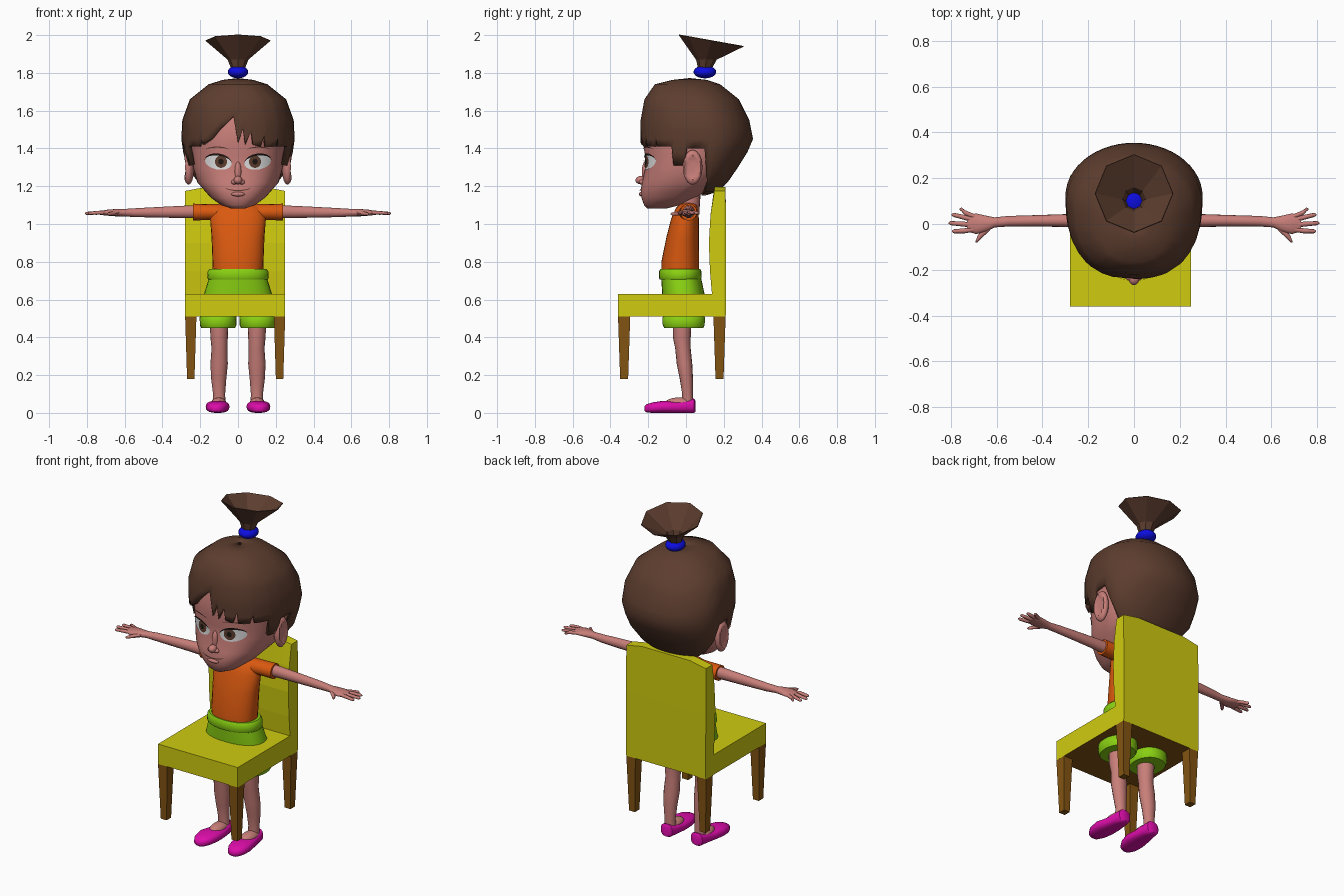
import bpy, bmesh, math
from mathutils import Vector

cube = bpy.data.objects.get("Cube")
if cube:
    bpy.data.objects.remove(cube, do_unlink=True)


def material(name, r, g, b):
    m = bpy.data.materials.new(name)
    m.use_nodes = True
    m.diffuse_color = (r, g, b, 1)
    m.node_tree.nodes["Principled BSDF"].inputs["Base Color"].default_value = (r, g, b, 1)
    return m


SKIN = material("skin", 0.58, 0.21, 0.19)
HAIR = material("hair_brown", 0.11, 0.047, 0.028)
YELLOW = material("chair_yellow", 0.63, 0.6, 0.005)
WOOD = material("leg_wood", 0.23, 0.09, 0.006)
ORANGE = material("shirt_orange", 0.7, 0.1, 0.005)
GREEN = material("shorts_green", 0.25, 0.63, 0.006)
PINK = material("shoe_pink", 0.72, 0.004, 0.4)
BLUE = material("band_blue", 0.004, 0.004, 0.75)
WHITE = material("eye_white", 0.72, 0.72, 0.72)
DARK = material("lash_dark", 0.012, 0.008, 0.006)


def finish(name, bm, *mats, angle=50):
    me = bpy.data.meshes.new(name)
    bm.to_mesh(me)
    bm.free()
    for m in mats:
        me.materials.append(m)
    for p in me.polygons:
        p.use_smooth = angle > 0
    if angle:
        me.set_sharp_from_angle(angle=math.radians(angle))
    ob = bpy.data.objects.new(name, me)
    bpy.context.scene.collection.objects.link(ob)
    return ob


def grid(name, us, vs, f, mat, caps=False, angle=50):
    """Surface through f(u, v), with optional closed ends."""
    bm = bmesh.new()
    rows = [[bm.verts.new(f(u, v)) for v in vs] for u in us]
    for a, b in zip(rows, rows[1:]):
        for j in range(len(vs) - 1):
            bm.faces.new((a[j], b[j], b[j + 1], a[j + 1]))
    bmesh.ops.remove_doubles(bm, verts=bm.verts, dist=1e-5)
    if caps:
        bmesh.ops.holes_fill(bm, edges=[e for e in bm.edges if e.is_boundary])
        bmesh.ops.recalc_face_normals(bm, faces=bm.faces)
    return finish(name, bm, mat, angle=angle)


def power(c, e):
    return math.copysign(abs(c) ** (2 / e), c)


def turn(n):
    return [-180 + 360 * i / n for i in range(n + 1)]


def loft(name, secs, mat, axis, n=20, e=2, angle=50):
    """Rings (x, y, z, radius, radius) stacked along an axis."""
    def f(u, i):
        x, y, z, r, q = secs[i]
        a = math.radians(u)
        p, s = r * power(math.cos(a), e), q * power(math.sin(a), e)
        return {"x": (x, y + p, z + s), "y": (x + p, y, z + s), "z": (x + p, y + s, z)}[axis]
    return grid(name, turn(n), range(len(secs)), f, mat, True, angle)


def ball(name, c, r, mat, dent=None):
    bm = bmesh.new()
    bmesh.ops.create_uvsphere(bm, u_segments=20, v_segments=12, radius=1)
    for v in bm.verts:
        if dent and v.co.x * dent > 0.75:
            v.co.x = dent * 0.35
        v.co = Vector(c) + Vector(r) * v.co
    return finish(name, bm, mat)


def block(name, x0, x1, y0, y1, z0, z1, mats, taper=1.0):
    bm = bmesh.new()
    bmesh.ops.create_cube(bm, size=1)
    for v in bm.verts:
        k = taper if v.co.z < 0 else 1
        v.co = ((x0 + x1) / 2 + v.co.x * (x1 - x0) * k,
                (y0 + y1) / 2 + v.co.y * (y1 - y0) * k, z0 if v.co.z < 0 else z1)
    bm.normal_update()
    for f in bm.faces:
        f.material_index = len(mats) - 1 if f.normal.z < -0.5 else 0
    return finish(name, bm, *mats, angle=0)


# Head shapes: rows of height, half width, widest y, front y, back y
FACE = [(1.083, .04, -.15, -.205, -.1), (1.1, .09, -.12, -.222, -.03), (1.14, .145, -.06, -.236, .05),
        (1.18, .18, -.02, -.24, .12), (1.22, .215, .02, -.232, .17), (1.3, .238, .05, -.216, .22),
        (1.36, .245, .06, -.216, .24), (1.42, .25, .07, -.226, .26), (1.52, .26, .08, -.22, .28),
        (1.65, .21, .06, -.18, .24), (1.74, .1, .03, -.1, .12)]
CAP = [(1.15, .03, .08, .05, .1), (1.17, .15, .09, -.1, .165), (1.22, .21, .11, -.2, .22),
       (1.3, .27, .12, -.24, .275), (1.38, .29, .12, -.24, .325), (1.45, .3, .12, -.24, .355),
       (1.55, .295, .1, -.24, .335), (1.66, .255, .06, -.22, .28), (1.74, .155, .03, -.165, .18),
       (1.763, .08, .02, -.07, .11), (1.772, .005, .02, .015, .025)]


def row_at(table, z):
    for a, b in zip(table, table[1:]):
        if z <= b[0]:
            t = max(0, (z - a[0]) / (b[0] - a[0]))
            return [p + (q - p) * t for p, q in zip(a, b)][1:]
    return table[-1][1:]


def shell(table, u, z):
    w, yc, yf, yb = row_at(table, z)
    a = math.radians(u)
    e = 2.4 if abs(u) < 90 else 2
    c = power(math.cos(a), e)
    return (w * power(math.sin(a), e), yc - c * (yc - yf if c > 0 else yb - yc), z)


grid("head", turn(64), [r[0] for r in FACE], lambda u, z: shell(FACE, u, z), SKIN, True, 70)

# Hair cap with a cut fringe: angle from the front, lower edge height
EDGE = [(-180, 1.15), (-97, 1.15), (-91, 1.22), (-88, 1.4), (-75, 1.4), (-73, 1.31), (-63, 1.31),
        (-61, 1.41), (-42, 1.41), (-37, 1.45), (-35, 1.42), (-24, 1.45), (-3, 1.57), (0, 1.43),
        (3, 1.5), (5, 1.42), (10, 1.49), (12, 1.42), (20, 1.41), (24, 1.47), (26, 1.41), (39, 1.41),
        (42, 1.46), (44, 1.41), (61, 1.41), (63, 1.31), (73, 1.31), (75, 1.4), (88, 1.4),
        (91, 1.22), (97, 1.15), (180, 1.15)]
angles = sorted({a for a, z in EDGE} | set(range(-174, -97, 7)) | set(range(104, 180, 7)) | {-52, -14, 52, 80, -80})


def hair_point(u, z):
    return shell(CAP, u, max(z, row_at(EDGE, u)[0]))


levels = sorted([r[0] for r in CAP] + [1.5, 1.61, 1.71])
hair = grid("hair", angles, levels, hair_point, HAIR, angle=80)
thick = hair.modifiers.new("thickness", "SOLIDIFY")
thick.thickness, thick.offset = 0.02, -1

# Ponytail: open, tilted eight-sided funnel and its band
TAIL = [(1.82, .035, .1), (1.87, .055, .108), (1.97, .172, .133)]


def tail_point(u, i):
    z, r, yc = TAIL[i]
    a = math.radians(u)
    tilt = 0.18 * r * math.cos(a) if i == 2 else 0
    return (r * math.sin(a), yc - r * math.cos(a), z + tilt)


tail = grid("ponytail", turn(8), range(3), tail_point, HAIR, angle=0)
thick = tail.modifiers.new("thickness", "SOLIDIFY")
thick.thickness, thick.offset = 0.004, -1
ball("hair_band", (0, .1, 1.805), (.054, .06, .034), BLUE)


# Painted face details follow the head surface
def patch(name, cx, cz, rx, low, high, off, mat):
    def f(u, v):
        s = math.sin(math.radians(u))
        x, z = cx + rx * s, cz + low(s) + (high(s) - low(s)) * v
        w, yc, yf, yb = row_at(FACE, z)
        t = min(abs(x) / w, .99)
        return (x, yc - (yc - yf) * (1 - t ** 2.4) ** (1 / 2.4) - off, z)
    grid(name, range(-90, 91, 10), [0, .25, .5, .75, 1], f, mat)


def arch(s, h):
    return h * math.sqrt(max(0, 1 - s * s))


def oval(name, cx, cz, rx, rz, off, mat, tilt=0.0):
    patch(name, cx, cz, rx, lambda s: tilt * s - arch(s, rz), lambda s: tilt * s + arch(s, rz), off, mat)


for side, tag in ((-1, "right_"), (1, "left_")):
    k = .008 * side
    oval(tag + "eye", side * .104, 1.327, .07, .039, .004, WHITE, k)
    oval(tag + "iris", side * .09, 1.33, .032, .033, .006, HAIR)
    oval(tag + "pupil", side * .09, 1.33, .014, .015, .0075, DARK)
    patch(tag + "lash", side * .105, 1.327, .073, lambda s: k * s + arch(s, .035),
          lambda s: k * s + arch(s, .046), .009, DARK)
    patch(tag + "brow", side * .11, 1.392, .06, lambda s: arch(s, .012),
          lambda s: arch(s, .018), .005, HAIR)
    ball(tag + "ear", (side * .262, .035, 1.3), (.03, .052, .092), SKIN, side)
    ball(tag + "nostril", (side * .02, -.232, 1.222), (.016, .016, .013), SKIN)
patch("mouth", 0, 1.176, .068, lambda s: .013 * s * s - .002, lambda s: .013 * s * s + arch(s, .004), .005, HAIR)
ball("nose", (0, -.24, 1.232), (.023, .027, .022), SKIN)
ball("nose_bridge", (0, -.216, 1.275), (.018, .018, .055), SKIN)
ball("lower_lip", (0, -.236, 1.158), (.036, .013, .012), SKIN)
loft("neck", [(0, .02, 1.05, .055, .05), (0, .02, 1.2, .06, .06)], SKIN, "z")

# Shirt and upper shorts
loft("shirt", [(0, -.03, .74, .133, .1), (0, -.03, .8, .135, .1), (0, -.018, .93, .14, .086),
               (0, -.005, 1.03, .148, .073), (0, .005, 1.085, .13, .058), (0, .012, 1.105, .08, .045),
               (0, .015, 1.112, .05, .03)], ORANGE, "z", 28, 2.2)
loft("shorts_waistband", [(0, -.03, .705, .157, .108), (0, -.03, .715, .163, .113),
                          (0, -.03, .75, .16, .112), (0, -.03, .762, .15, .105)], GREEN, "z", 28, 2.2)
loft("shorts_seat", [(0, -.012, .52, .16, .09), (0, -.012, .58, .185, .11), (0, -.014, .63, .18, .112),
                     (0, -.025, .71, .155, .106)], GREEN, "z", 28, 2.3)

# Limbs, built once per side
for s, tag in ((-1, "right_"), (1, "left_")):
    def chain(part, secs, mat, axis, n=16, e=2):
        loft(tag + part, [(s * x, *rest) for x, *rest in secs], mat, axis, n, e)

    chain("sleeve", [(.09, .01, 1.06, .05, .045), (.16, .012, 1.063, .048, .042),
                     (.225, .014, 1.063, .046, .044), (.237, .014, 1.063, .044, .045)], ORANGE, "x")
    chain("arm", [(.2, .015, 1.065, .033, .035), (.3, .015, 1.064, .028, .032), (.42, .014, 1.062, .025, .028),
                  (.55, .012, 1.06, .023, .023), (.61, .007, 1.06, .022, .019), (.65, .001, 1.06, .036, .019),
                  (.69, .001, 1.06, .045, .016), (.73, .004, 1.058, .036, .01)], SKIN, "x")
    for i, (y, tx, ty) in enumerate([(.036, .762, .064), (.017, .797, .04), (-.006, .81, .004), (-.027, .795, -.032)]):
        chain(f"finger_{i + 1}", [(.69, y * .8, 1.06, .011, .011), (.74, (y + ty) / 2, 1.06, .011, .01),
                                  (tx - .008, ty, 1.056, .009, .008), (tx, ty, 1.056, .003, .003)], SKIN, "x", 8)
    chain("thumb", [(.63, -.01, 1.058, .018, .012), (.665, -.043, 1.055, .018, .011),
                    (.685, -.067, 1.053, .013, .009), (.692, -.078, 1.053, .004, .004)], SKIN, "x", 8)
    chain("shorts_leg", [(.1, -.012, .6, .085, .105), (.104, -.012, .515, .092, .105),
                         (.105, -.012, .508, .098, .112), (.105, -.012, .465, .097, .111),
                         (.105, -.012, .45, .09, .104)], GREEN, "z", 24, 2.2)
    chain("leg", [(.1, -.02, .5, .05, .05), (.1, -.022, .4, .046, .047), (.098, -.016, .34, .042, .041),
                  (.1, -.008, .26, .046, .041), (.102, .002, .18, .04, .035), (.1, .008, .1, .032, .028),
                  (.1, .008, .04, .034, .03)], SKIN, "z")
    ball(tag + "foot", (s * .102, -.035, .052), (.04, .075, .03), SKIN)
    chain("shoe", [(.1, .05, .035, .02, .03), (.1, .042, .038, .038, .038), (.1, 0, .034, .046, .034),
                   (.103, -.06, .03, .056, .03), (.108, -.12, .032, .063, .032), (.112, -.175, .028, .054, .028),
                   (.113, -.208, .024, .034, .022), (.113, -.22, .022, .012, .012)], PINK, "y", 20, 2.6)

# Chair: seat with wooden underside, bowed backrest, tapered legs
X0, X1 = -.28, .25
block("seat", X0, X1, -.36, .21, .51, .63, (YELLOW, WOOD))
BACK = [(.14, .6), (.127, .75), (.121, .9), (.13, 1.05), (.15, 1.195), (.21, 1.195), (.212, .9), (.213, .515), (.14, .6)]


def back_point(u, i):
    y, z = BACK[i]
    drop = .02 * max(0, abs(u) - .6) / .4 if z > 1.1 else 0
    return ((X0 + X1) / 2 + u * (X1 - X0) / 2, y, z - drop)


grid("backrest", [-1, -.8, -.6, 0, .6, .8, 1], range(len(BACK)), back_point, YELLOW, True, 0)
for x, sx in ((X0, "right"), (X1 - .06, "left")):
    for y, sy in ((-.36, "front"), (.145, "back")):
        block(f"{sy}_{sx}_chair_leg", x, x + .06, y, y + .065, .18, .515, (WOOD,), .65)
